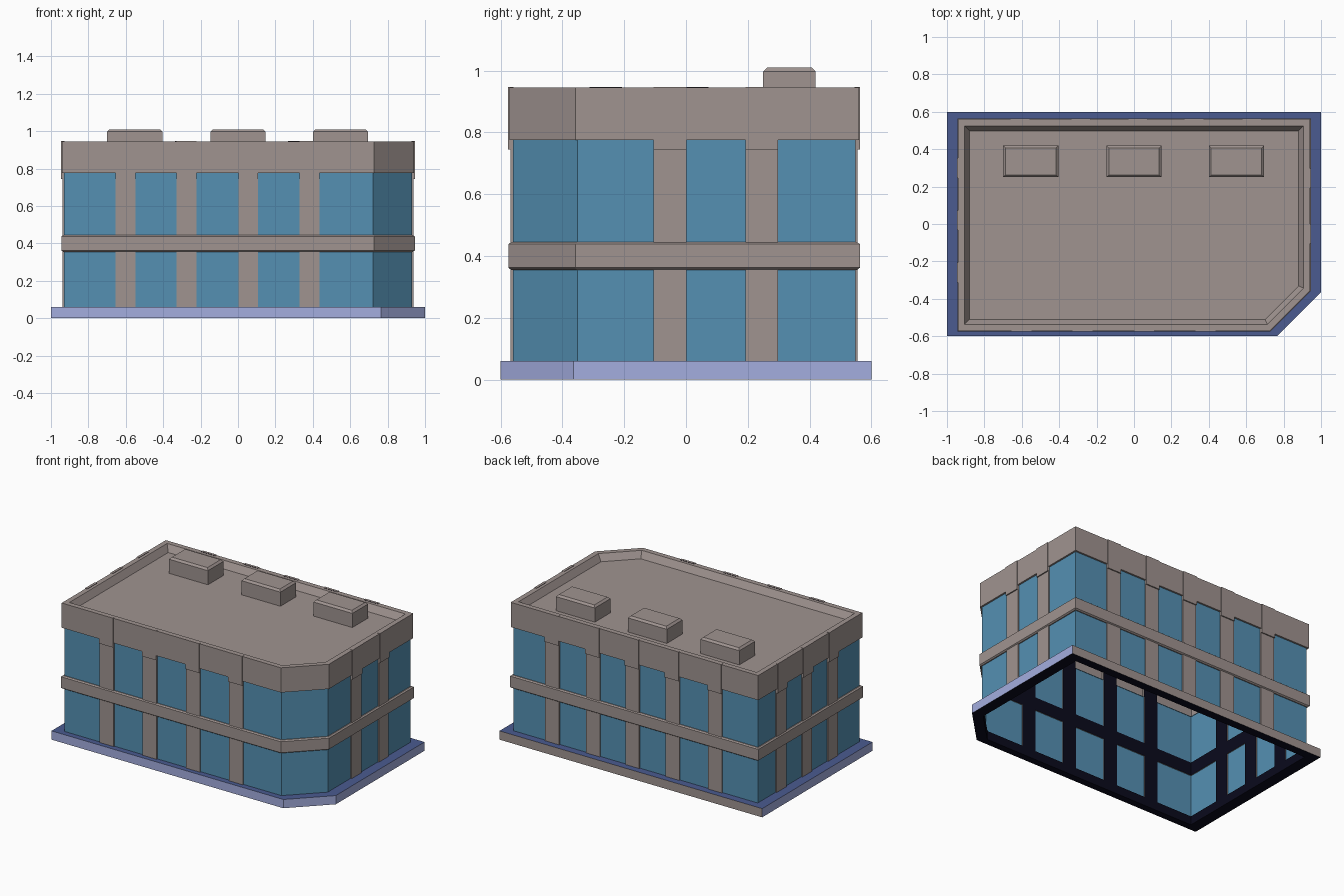
import bpy, bmesh
from mathutils import Vector

if "Cube" in bpy.data.objects:
    bpy.data.objects.remove(bpy.data.objects["Cube"])


def material(name, rgb):
    m = bpy.data.materials.new(name)
    m.diffuse_color = (*rgb, 1)
    m.use_nodes = True
    m.node_tree.nodes["Principled BSDF"].inputs["Base Color"].default_value = m.diffuse_color
    return m


GREY = material("warm_grey_concrete", (0.35, 0.295, 0.28))
GLASS = material("blue_glass", (0.09, 0.28, 0.45))
LAVENDER = material("lavender_edge", (0.37, 0.42, 0.74))
SLATE = material("slate_blue_paving", (0.07, 0.105, 0.28))
DARK = material("dark_navy_inside", (0.003, 0.003, 0.012))


def finish(name, bm, mats, rule=None):
    bm.normal_update()
    if rule:
        for f in bm.faces:
            f.material_index = rule(f)
    me = bpy.data.meshes.new(name)
    bm.to_mesh(me)
    bm.free()
    for m in mats:
        me.materials.append(m)
    ob = bpy.data.objects.new(name, me)
    bpy.context.collection.objects.link(ob)
    return ob


def outline(x, y0, y1, c):
    # rectangle with the front right corner cut off, counter-clockwise
    return [(-x, y0), (x - c, y0), (x, y0 + c), (x, y1), (-x, y1)]


X, Y0, Y1, CUT = 0.942, -0.572, 0.56, 0.215


def wall(inset):
    return outline(X - inset, Y0 + inset, Y1 - inset, CUT - 0.586 * inset)


def loft(name, rings, mats, rule=None, closed=False, cap=False):
    bm = bmesh.new()
    loops = [[bm.verts.new((px, py, z)) for px, py in pts] for pts, z in rings]
    pairs = list(zip(loops, loops[1:]))
    if closed:
        pairs.append((loops[-1], loops[0]))
    for a, b in pairs:
        for i in range(len(a)):
            j = (i + 1) % len(a)
            bm.faces.new((a[i], a[j], b[j], b[i]))
    if cap:
        bm.faces.new(loops[-1])
    return finish(name, bm, mats, rule)


def inward(f):
    c = f.calc_center_median()
    return abs(f.normal.z) < 0.5 and f.normal.x * c.x + f.normal.y * c.y < 0


# base plate ring, open in the middle
def base_rule(f):
    if f.normal.z > 0.5:
        return 1
    if f.normal.z < -0.5 or inward(f):
        return 2
    return 3 if f.normal.y > 0.5 else 0


base = outline(1.0, -0.6, 0.6, 0.235)
loft("base_plate", [(base, 0), (base, 0.06), (wall(0.02), 0.06), (wall(0.02), 0)],
     [LAVENDER, SLATE, DARK, GREY], base_rule, closed=True)

# glass walls
loft("glass_walls", [(wall(0.012), 0.055), (wall(0.012), 0.78)], [GLASS])

# belt between the storeys, dark on its inner face
loft("floor_band", [(wall(0.018), 0.355), (wall(0.006), 0.355), (wall(-0.003), 0.362),
                    (wall(-0.003), 0.438), (wall(0.006), 0.445), (wall(0.018), 0.445)],
     [GREY, DARK], lambda f: int(inward(f)), closed=True)

# parapet and sunken roof
loft("roof_parapet", [(wall(0.014), 0.775), (wall(0), 0.775), (wall(0), 0.945),
                      (wall(0.035), 0.945), (wall(0.062), 0.90)], [GREY], cap=True)


def box(bm, lo, hi):
    vs = bmesh.ops.create_cube(bm, size=1)["verts"]
    for v in vs:
        for k in range(3):
            v.co[k] = hi[k] if v.co[k] > 0 else lo[k]


# columns: slim shaft plus a thicker head over the parapet
def columns(side, normal, edge, centres):
    n = Vector(normal)
    t = Vector((abs(n.y), abs(n.x), 0))
    for i, c in enumerate(centres):
        for part, outer, inner, z0, z1 in (("column", 0.004, 0.018, 0.058, 0.775),
                                           ("column_head", -0.004, 0.014, 0.745, 0.947)):
            a = n * (edge - outer) + t * (c - 0.053)
            b = n * (edge - inner) + t * (c + 0.053)
            bm = bmesh.new()
            box(bm, (min(a.x, b.x), min(a.y, b.y), z0), (max(a.x, b.x), max(a.y, b.y), z1))
            finish(f"{side}_{part}_{i + 1}", bm, [GREY, DARK],
                   lambda f: int(f.normal.dot(n) < -0.5))


columns("front", (0, -1, 0), -Y0, (-0.602, -0.275, 0.055, 0.382))
columns("right", (1, 0, 0), X, (-0.052, 0.245))
columns("back", (0, 1, 0), Y1, (-0.61, -0.285, 0.02, 0.32, 0.63))
columns("left", (-1, 0, 0), X, (-0.26, 0.02, 0.30))

# rooftop units with softened top edges
for i, x in enumerate((-0.552, 0, 0.548)):
    bm = bmesh.new()
    box(bm, (x - 0.148, 0.25, 0.895), (x + 0.148, 0.42, 1.01))
    top = [e for e in bm.edges if all(v.co.z > 1 for v in e.verts)]
    bmesh.ops.bevel(bm, geom=top, offset=0.013, segments=1, affect='EDGES')
    finish(f"roof_unit_{i + 1}", bm, [GREY])
